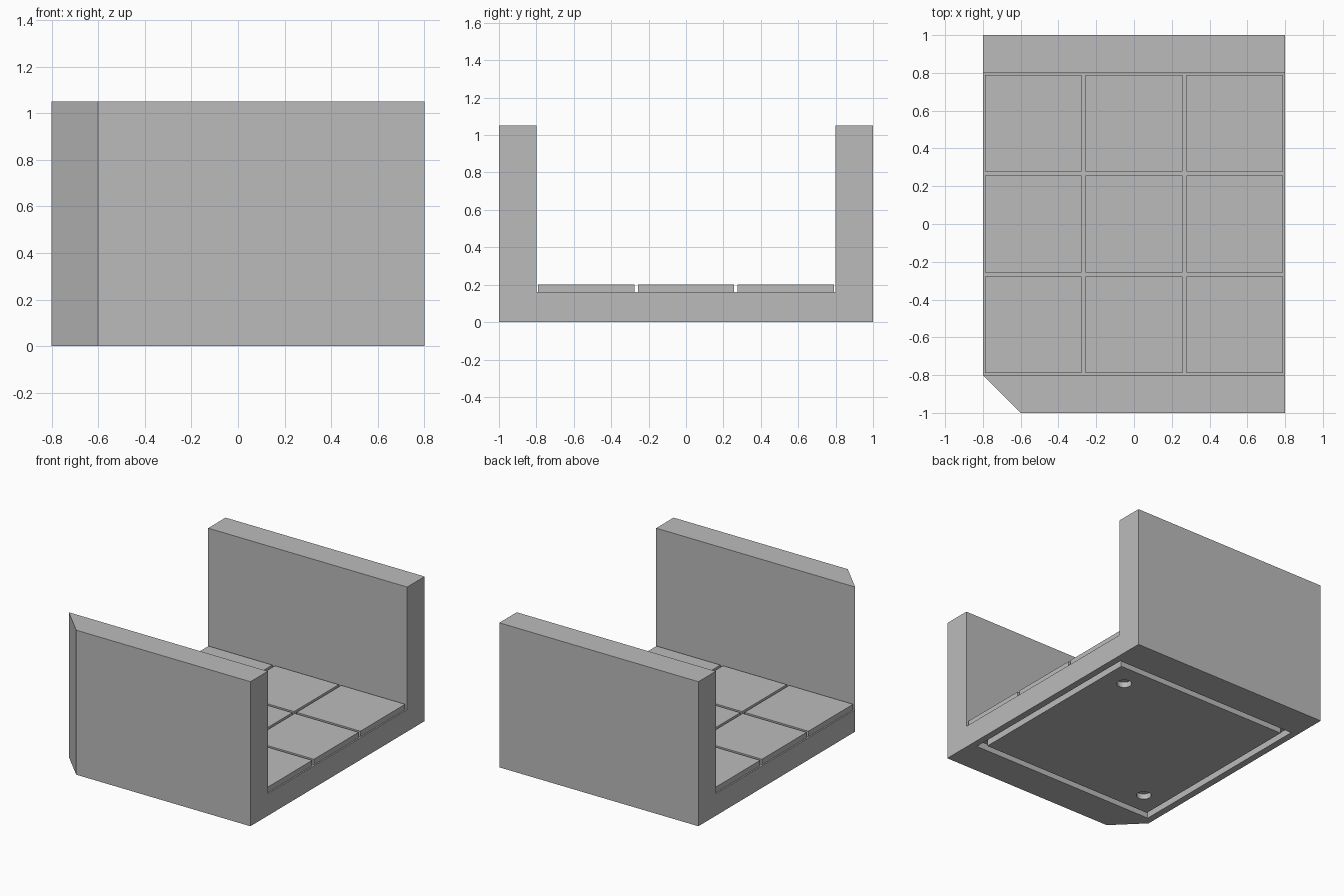
import bpy
import bmesh
from mathutils import Matrix

WALL_H, SLAB_H, TILE_TOP = 1.05, 0.16, 0.20
HALF_X, HALF_Y, INNER_Y = 0.8, 1.0, 0.8
PITCH, GAP = 1.6 / 3, 0.02

cube = bpy.data.objects.get("Cube")
if cube:
    bpy.data.objects.remove(cube, do_unlink=True)

stone = bpy.data.materials.new("stone grey")
stone.use_nodes = True
grey = (0.5, 0.5, 0.5, 1)
stone.diffuse_color = grey
stone.node_tree.nodes["Principled BSDF"].inputs["Base Color"].default_value = grey


def finish(bm, name):
    bmesh.ops.recalc_face_normals(bm, faces=bm.faces)
    mesh = bpy.data.meshes.new(name)
    bm.to_mesh(mesh)
    bm.free()
    mesh.materials.append(stone)
    obj = bpy.data.objects.new(name, mesh)
    bpy.context.collection.objects.link(obj)
    return obj


def box(name, x, y, z0, z1, sx, sy):
    bm = bmesh.new()
    place = Matrix.Translation((x, y, (z0 + z1) / 2)) @ Matrix.Diagonal((sx, sy, z1 - z0, 1))
    bmesh.ops.create_cube(bm, size=1, matrix=place)
    return finish(bm, name)


def cylinder(name, x, y, z0, z1, radius):
    bm = bmesh.new()
    bmesh.ops.create_cone(bm, cap_ends=True, segments=32, radius1=radius, radius2=radius,
                          depth=z1 - z0, matrix=Matrix.Translation((x, y, (z0 + z1) / 2)))
    return finish(bm, name)


def cut(target, cutter):
    mod = target.modifiers.new("cut " + cutter.name, 'BOOLEAN')
    mod.operation = 'DIFFERENCE'
    mod.solver = 'EXACT'
    mod.object = cutter
    cutter.hide_render = True
    cutter.hide_set(True)


# Corridor body: U-shaped section swept along x
half = [(INNER_Y, SLAB_H), (INNER_Y, WALL_H), (HALF_Y, WALL_H), (HALF_Y, 0)]
section = half + [(-y, z) for y, z in reversed(half)]
bm = bmesh.new()
face = bm.faces.new([bm.verts.new((-HALF_X, y, z)) for y, z in section])
swept = bmesh.ops.extrude_face_region(bm, geom=[face])
bmesh.ops.translate(bm, vec=(2 * HALF_X, 0, 0),
                    verts=[v for v in swept["geom"] if isinstance(v, bmesh.types.BMVert)])
bmesh.ops.recalc_face_normals(bm, faces=bm.faces)

# Chamfered front corner
bmesh.ops.bisect_plane(bm, geom=bm.verts[:] + bm.edges[:] + bm.faces[:], dist=1e-5,
                       plane_co=(-0.6, -HALF_Y, 0), plane_no=(-1, -1, 0), clear_outer=True)
bmesh.ops.holes_fill(bm, edges=[e for e in bm.edges if e.is_boundary])
body = finish(bm, "corridor_body")

# Underside recess, with a plate that leaves a narrow groove around it
cut(body, box("recess_cutter", 0, 0, -0.1, 0.05, 1.5, 1.5))
plate = box("base_plate", 0, 0, 0, 0.055, 1.4, 1.4)

# Round sockets in opposite corners of the plate
for side in (-1, 1):
    cut(plate, cylinder("socket_cutter", side * PITCH, side * PITCH, -0.1, 0.04, 0.05))

# Floor tiles
for i in (-1, 0, 1):
    for j in (-1, 0, 1):
        box("floor_tile", i * PITCH, j * PITCH, SLAB_H - 0.01, TILE_TOP, PITCH - GAP, PITCH - GAP)
